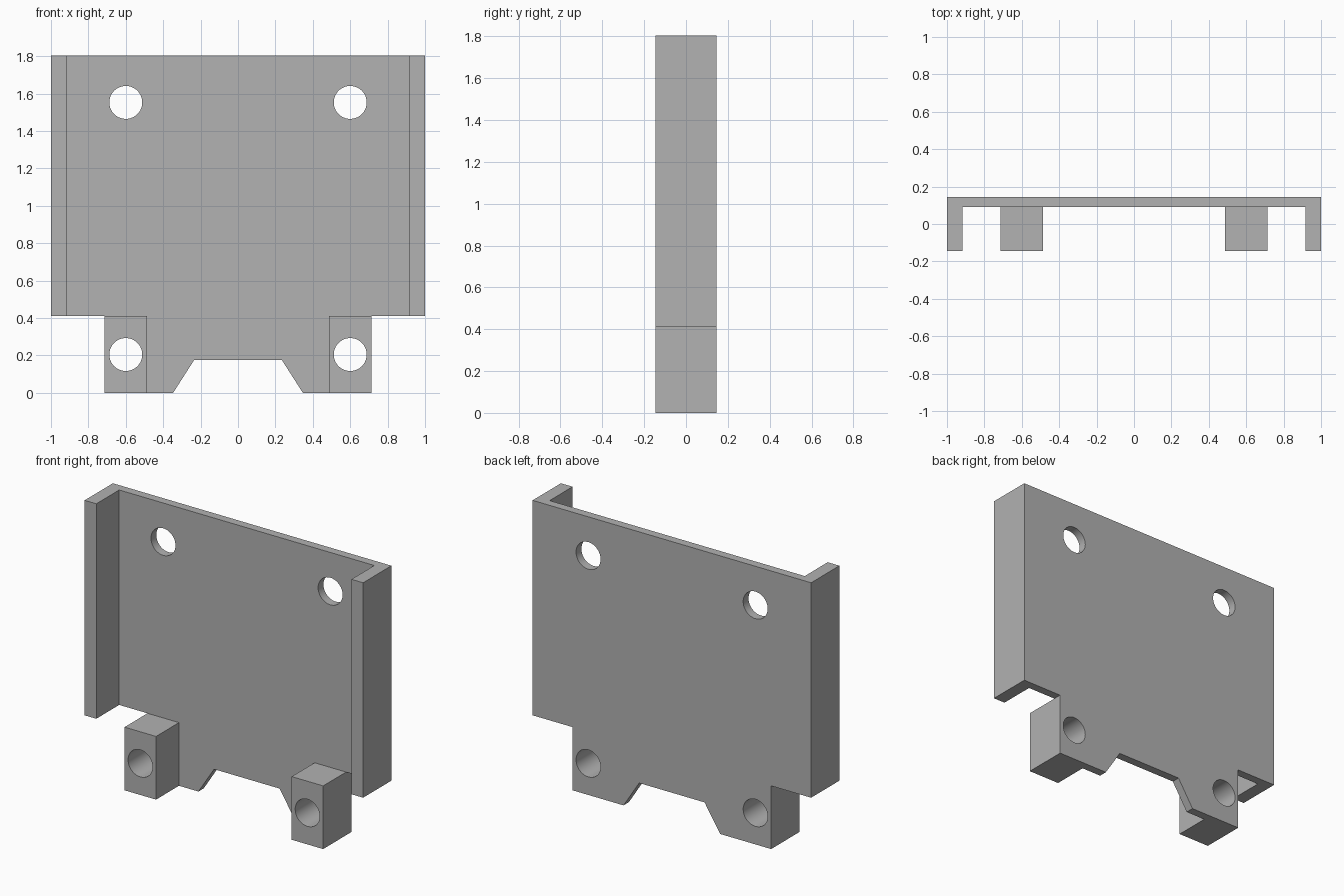
import bpy, bmesh, math
from mathutils import Matrix, Vector

if "Cube" in bpy.data.objects:
    bpy.data.objects.remove(bpy.data.objects["Cube"])

GREY = 0.445
FRONT, SEAT, BACK = -0.145, 0.09, 0.145   # depth planes
TOP, SHOULDER = 1.805, 0.41
HOLE_X, HOLE_R, LUG_HALF = 0.6, 0.088, 0.113

metal = bpy.data.materials.new("grey_metal")
metal.use_nodes = True
metal.diffuse_color = (GREY, GREY, GREY, 1)
metal.node_tree.nodes["Principled BSDF"].inputs["Base Color"].default_value = (GREY, GREY, GREY, 1)


def add_object(name, bm):
    bmesh.ops.recalc_face_normals(bm, faces=bm.faces)
    mesh = bpy.data.meshes.new(name)
    bm.to_mesh(mesh)
    bm.free()
    mesh.materials.append(metal)
    obj = bpy.data.objects.new(name, mesh)
    bpy.context.collection.objects.link(obj)
    return obj


def prism(name, outline, y0, y1):
    """Extrude an x-z outline from y0 to y1."""
    bm = bmesh.new()
    face = bm.faces.new([bm.verts.new((x, y0, z)) for x, z in outline])
    ext = bmesh.ops.extrude_face_region(bm, geom=[face])["geom"]
    verts = [v for v in ext if isinstance(v, bmesh.types.BMVert)]
    bmesh.ops.translate(bm, verts=verts, vec=Vector((0, y1 - y0, 0)))
    return add_object(name, bm)


def box(name, x0, x1, z0, z1, y0, y1):
    return prism(name, [(x0, z0), (x1, z0), (x1, z1), (x0, z1)], y0, y1)


def drill(obj, holes):
    """Cut round holes along y, then apply the cut."""
    bm = bmesh.new()
    for x, z in holes:
        place = Matrix.Translation((x, 0, z)) @ Matrix.Rotation(math.pi / 2, 4, "X")
        bmesh.ops.create_cone(bm, cap_ends=True, segments=64, radius1=HOLE_R,
                              radius2=HOLE_R, depth=1, matrix=place)
    cutter = add_object("hole_cutter", bm)
    cutter.hide_render = True
    mod = obj.modifiers.new("holes", "BOOLEAN")
    mod.operation, mod.solver, mod.object = "DIFFERENCE", "EXACT", cutter
    bpy.ops.object.select_all(action="DESELECT")
    bpy.context.view_layer.objects.active = obj
    obj.select_set(True)
    bpy.ops.object.modifier_apply(modifier=mod.name)
    bpy.data.objects.remove(cutter)
    bpy.ops.object.shade_smooth_by_angle(angle=math.radians(30))


# Back plate: half outline mirrored, with stepped shoulders and a tapered notch
tab = HOLE_X + LUG_HALF
half = [(0.235, 0.175), (0.347, 0), (tab, 0), (tab, SHOULDER), (1, SHOULDER), (1, TOP)]
outline = half + [(-x, z) for x, z in reversed(half)]
plate = prism("back_plate", outline, SEAT, BACK)
drill(plate, [(s * HOLE_X, z) for s in (-1, 1) for z in (0.205, 1.553)])

for side, s in (("left", 1), ("right", -1)):
    # Side flange
    box(side + "_flange", s * 0.916, s, SHOULDER, TOP, FRONT, SEAT)
    # Drilled mounting lug
    lug = box(side + "_lug", s * (HOLE_X - LUG_HALF), s * tab, 0, SHOULDER, FRONT, SEAT)
    drill(lug, [(s * HOLE_X, 0.205)])
